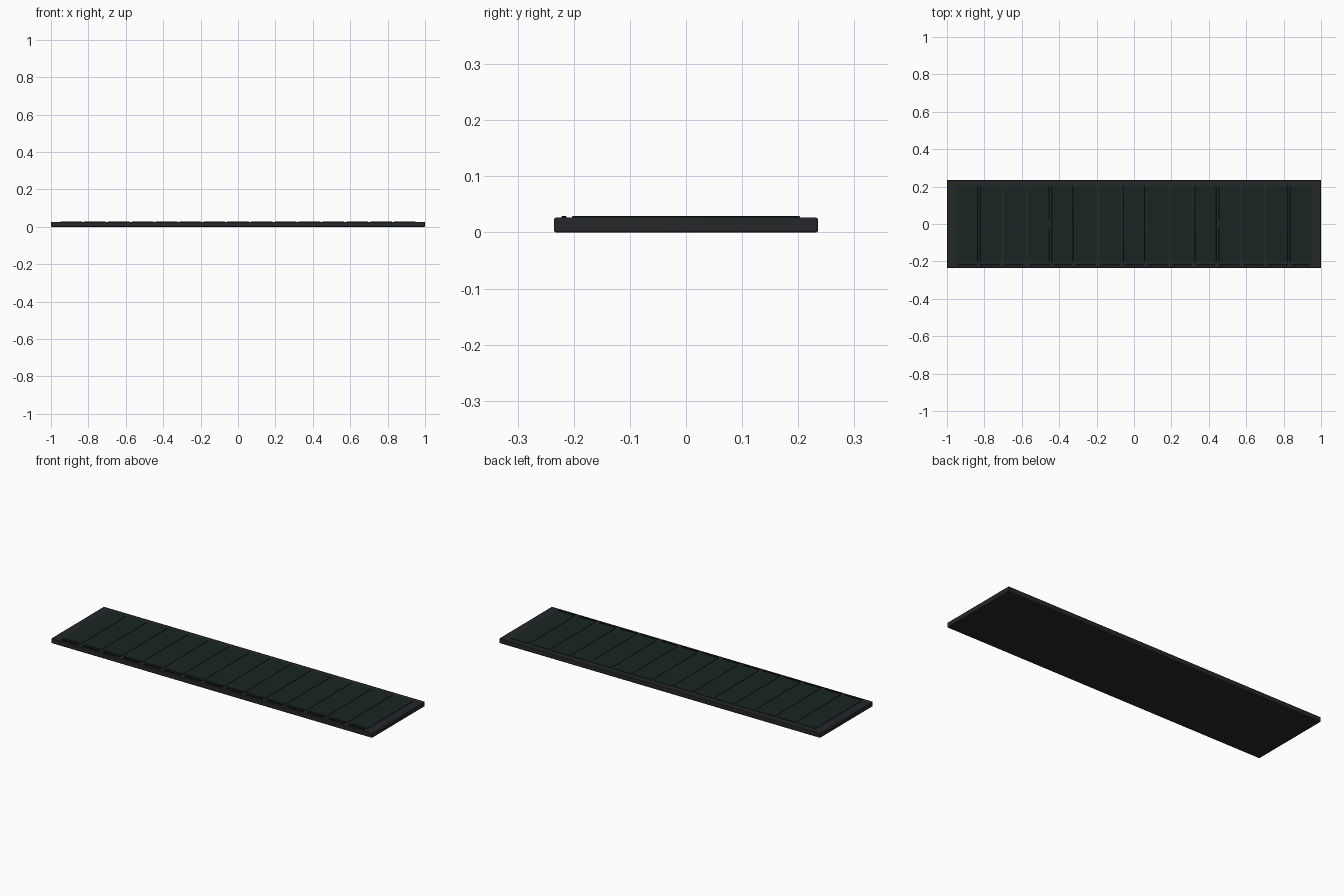
import bpy

if "Cube" in bpy.data.objects:
    bpy.data.objects.remove(bpy.data.objects["Cube"])

COUNT, PITCH, GAP = 15, 0.1275, 0.012


def material(name, color):
    m = bpy.data.materials.new(name)
    m.diffuse_color = (*color, 1)
    m.use_nodes = True
    m.node_tree.nodes["Principled BSDF"].inputs["Base Color"].default_value = m.diffuse_color
    return m


def box(name, lo, hi, mat, bevel, segments=2):
    bpy.ops.mesh.primitive_cube_add(
        size=1, location=[(a + b) / 2 for a, b in zip(lo, hi)])
    ob = bpy.context.object
    ob.name = name
    ob.scale = [b - a for a, b in zip(lo, hi)]
    bpy.ops.object.transform_apply(location=False, rotation=False, scale=True)
    mod = ob.modifiers.new("soft_edges", 'BEVEL')
    mod.width, mod.segments = bevel, segments
    ob.data.materials.append(mat)
    bpy.ops.object.shade_smooth_by_angle()
    return ob


body_mat = material("charcoal", (0.018, 0.02, 0.023))
pad_mat = material("dark_green", (0.009, 0.018, 0.016))
bar_mat = material("black", (0.004, 0.004, 0.005))

# Slab body
box("body", (-1, -0.235, 0), (1, 0.235, 0.0265), body_mat, 0.003)

# Row of raised panels, each with a thin indicator bar in front
for i in range(COUNT):
    x = (i - (COUNT - 1) / 2) * PITCH
    h = (PITCH - GAP) / 2
    box(f"panel_{i + 1}", (x - h, -0.203, 0.024), (x + h, 0.203, 0.029), pad_mat, 0.001, 1)
    box(f"indicator_bar_{i + 1}", (x - h + 0.006, -0.222, 0.024),
        (x + h - 0.006, -0.213, 0.029), bar_mat, 0.001, 1)
